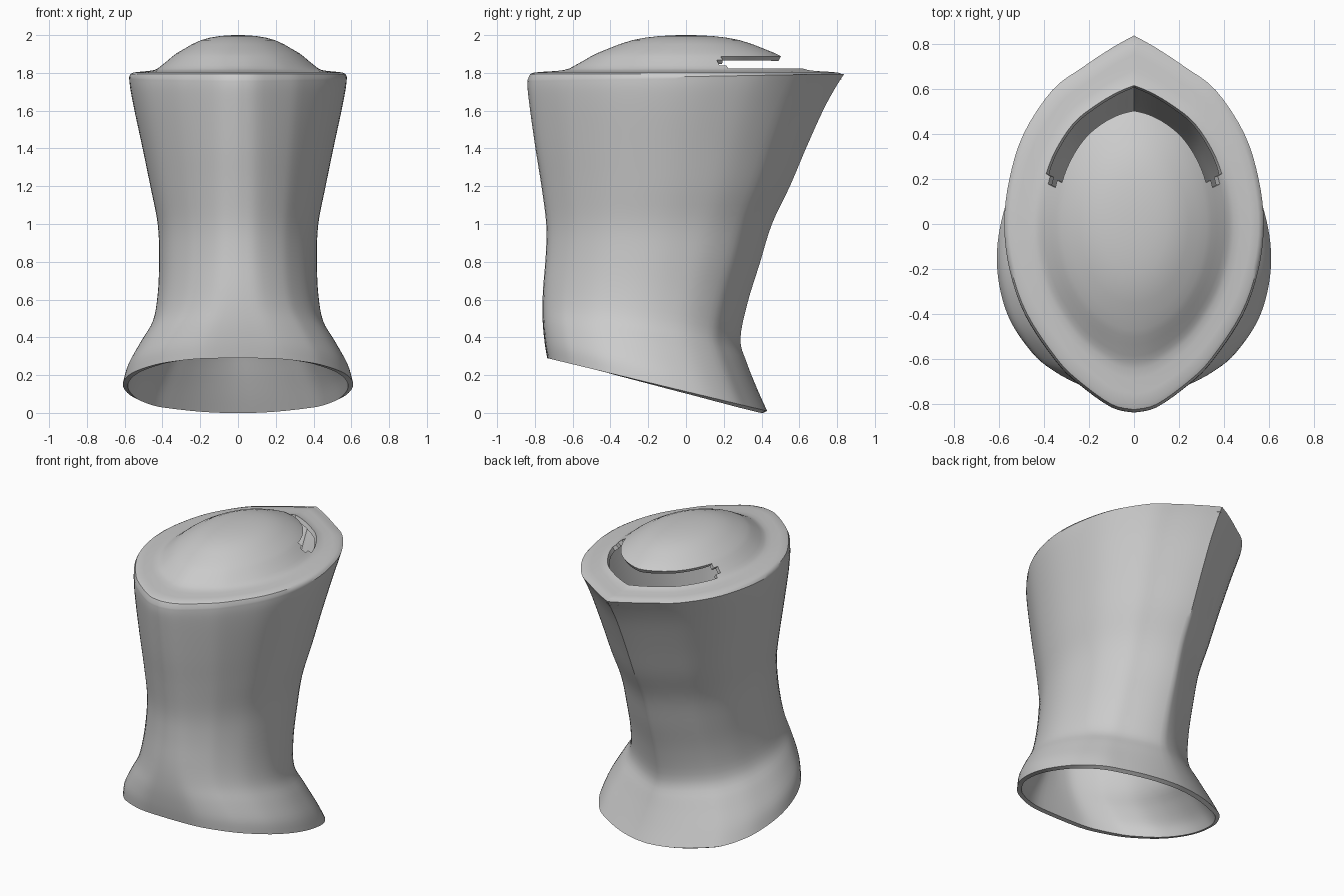
import bpy, bmesh, math

if "Cube" in bpy.data.objects:
    bpy.data.objects.remove(bpy.data.objects["Cube"])


def spline(pts, steps):
    """Catmull-Rom curve through tuples of any size."""
    out = []
    for i in range(len(pts) - 1):
        p0, p1 = pts[max(i - 1, 0)], pts[i]
        p2, p3 = pts[i + 1], pts[min(i + 2, len(pts) - 1)]
        for s in range(steps):
            t = s / steps
            out.append(tuple(
                0.5 * (2 * b + (c - a) * t + (2 * a - 5 * b + 4 * c - d) * t * t
                       + (3 * b - a - 3 * c + d) * t ** 3)
                for a, b, c, d in zip(p0, p1, p2, p3)))
    return out + [pts[-1]]


# Half outline, rounded at the front (-y) and pointed at the back (+y)
half = spline([(0, -1), (.18, -.97), (.44, -.84), (.61, -.72), (.84, -.48),
               (.96, -.24), (1, 0), (.96, .24), (.85, .48), (.63, .71),
               (.40, .83), (.17, .935), (0, 1)], 4)
outline = half + [(-x, y) for x, y in half[-2:0:-1]]
N = len(outline)

# Body levels: front y, front z, back y, back z, half width, fullness exponent
levels = spline([
    (-.735, .29, .43, .01, .61, .60),
    (-.748, .37, .38, .12, .583, .63),
    (-.758, .47, .32, .27, .515, .68),
    (-.760, .57, .288, .39, .452, .75),
    (-.755, .68, .325, .58, .425, .80),
    (-.742, .84, .39, .79, .418, .84),
    (-.740, 1.0, .455, 1.0, .425, .86),
    (-.765, 1.2, .55, 1.2, .464, .90),
    (-.797, 1.4, .635, 1.4, .505, .94),
    (-.825, 1.6, .725, 1.6, .548, .98),
    (-.838, 1.71, .79, 1.72, .570, 1),
    (-.838, 1.765, .838, 1.795, .577, 1)], 4)

# Cap rings: relative radius, height
cap = [(.985, 1.794), (.96, 1.802), (.90, 1.806), (.82, 1.810), (.77, 1.815),
       (.735, 1.824), (.70, 1.840), (.64, 1.868), (.60, 1.888), (.56, 1.905),
       (.50, 1.925), (.42, 1.952), (.34, 1.973), (.26, 1.986), (.18, 1.994),
       (.09, 1.999)]

bm = bmesh.new()
rings = []
for yf, zf, yb, zb, hw, p in levels:
    ring = []
    for x, y in outline:
        t = (y + 1) / 2
        ring.append(bm.verts.new((math.copysign(abs(x) ** p, x) * hw,
                                  yf + (yb - yf) * t, zf + (zb - zf) * t)))
    rings.append(ring)
first_cap = len(rings)

# Domed cap: the outline softens into an ellipse towards the middle
for r, z in cap:
    w = min(max((r - .5) / .35, 0), 1)
    ring = []
    for x, y in outline:
        n = math.hypot(x, y)
        k = r * (w + (1 - w) / n)
        ring.append(bm.verts.new((x * k * .577, y * k * .838, z)))
    rings.append(ring)


def in_slot(i, a, b):
    """Crescent opening behind the dome, with rounded ends."""
    r0, r1 = cap[i - first_cap][0], cap[i + 1 - first_cap][0]
    if i < first_cap or r0 > .736 or r1 < .599:
        return False
    limit = .17 if r0 == .70 else .21
    return min(a.co.y, b.co.y) > limit - .02


for i in range(len(rings) - 1):
    for j in range(N):
        k = (j + 1) % N
        a, b = rings[i][j], rings[i][k]
        if i >= first_cap and in_slot(i, a, b):
            continue
        bm.faces.new((a, b, rings[i + 1][k], rings[i + 1][j]))
peak = bm.verts.new((0, 0, 2.0))
for j in range(N):
    bm.faces.new((rings[-1][j], rings[-1][(j + 1) % N], peak))
bmesh.ops.delete(bm, geom=[v for v in bm.verts if not v.link_faces], context='VERTS')

mesh = bpy.data.meshes.new("cowl_shell")
bm.to_mesh(mesh)
bm.free()
shell = bpy.data.objects.new("cowl_shell", mesh)
bpy.context.collection.objects.link(shell)

# Thin wall, thickened inwards
wall = shell.modifiers.new("wall", 'SOLIDIFY')
wall.thickness = .028
wall.offset = -1

bpy.context.view_layer.objects.active = shell
shell.select_set(True)
bpy.ops.object.modifier_apply(modifier="wall")
bpy.ops.object.shade_smooth_by_angle(angle=math.radians(35))
